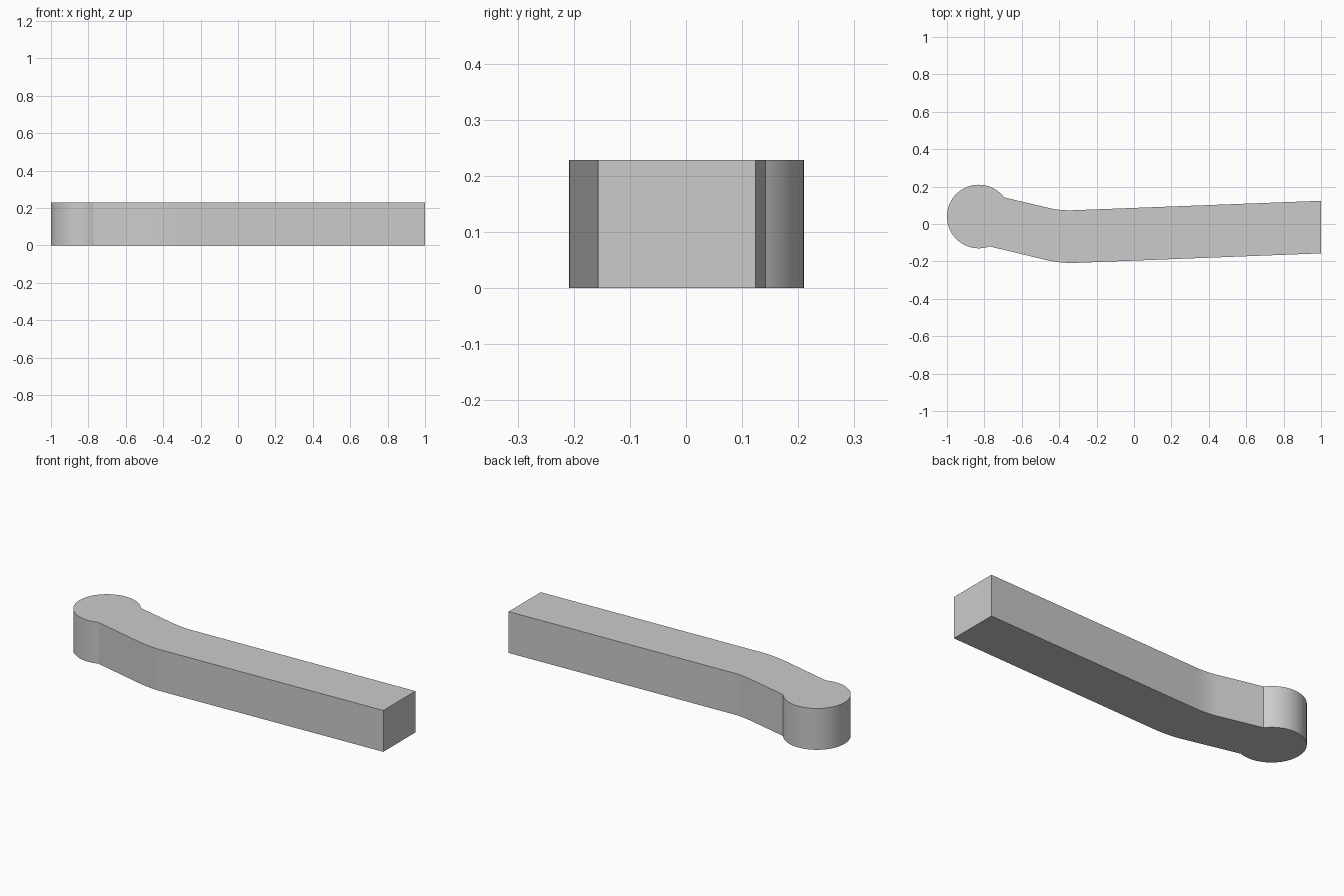
import bpy, bmesh
from math import atan2, cos, sin, pi, radians
from mathutils import Vector

if "Cube" in bpy.data.objects:
    bpy.data.objects.remove(bpy.data.objects["Cube"], do_unlink=True)

HEIGHT = 0.229
CENTRE, RADIUS = Vector((-0.83, 0.04)), 0.17

# plain grey material
grey = bpy.data.materials.new("plain grey")
grey.use_nodes = True
colour = (0.6, 0.6, 0.6, 1)
grey.diffuse_color = colour
grey.node_tree.nodes["Principled BSDF"].inputs["Base Color"].default_value = colour


def bend(start, corner, end, reach, steps=8):
    """Soft bend at a corner, tangent to both straight edges."""
    a = corner + (start - corner).normalized() * reach
    b = corner + (end - corner).normalized() * reach
    ts = [i / steps for i in range(steps + 1)]
    return [a * (1 - t) ** 2 + corner * 2 * t * (1 - t) + b * t * t for t in ts]


# bar edges: junction with the round head, bend corner, square end
low = [Vector(p) for p in ((-0.772, -0.12), (-0.393, -0.211), (1, -0.157))]
high = [Vector(p) for p in ((-0.694, 0.142), (-0.393, 0.071), (1, 0.124))]

# round head runs from the upper junction round to the lower one
first = atan2(*(high[0] - CENTRE).yx)
last = atan2(*(low[0] - CENTRE).yx) + 2 * pi
angles = [first + (last - first) * i / 56 for i in range(57)]
outline = [CENTRE + RADIUS * Vector((cos(a), sin(a))) for a in angles]
outline += bend(*low, 0.085) + [low[2], high[2]]
outline += reversed(bend(*high, 0.065))

# extrude the outline into the bar
bm = bmesh.new()
base = bm.faces.new([bm.verts.new((p.x, p.y, 0)) for p in outline])
top = bmesh.ops.extrude_face_region(bm, geom=[base], use_keep_orig=True)
verts = [g for g in top["geom"] if isinstance(g, bmesh.types.BMVert)]
bmesh.ops.translate(bm, verts=verts, vec=(0, 0, HEIGHT))
bmesh.ops.recalc_face_normals(bm, faces=bm.faces)
mesh = bpy.data.meshes.new("bent_bar_with_round_head")
bm.to_mesh(mesh)
bm.free()
mesh.materials.append(grey)
bar = bpy.data.objects.new("bent_bar_with_round_head", mesh)
bpy.context.collection.objects.link(bar)

# smooth the curved sides, keep the edges sharp
bpy.context.view_layer.objects.active = bar
bar.select_set(True)
bpy.ops.object.shade_smooth_by_angle(angle=radians(30))
